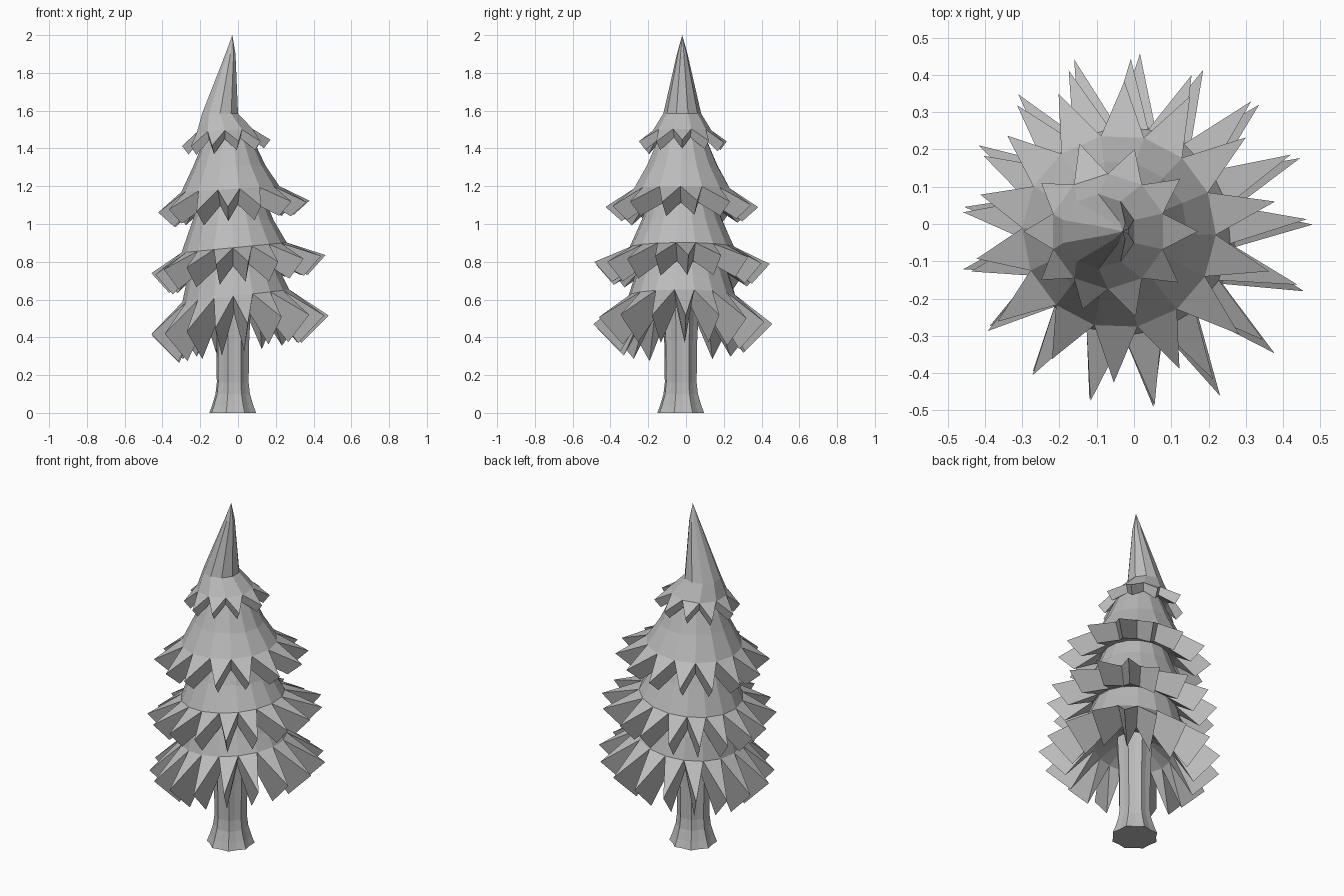
import bpy, bmesh, math, random

if "Cube" in bpy.data.objects:
    bpy.data.objects.remove(bpy.data.objects["Cube"])

random.seed(4)
grey = bpy.data.materials.new("plain grey")
grey.diffuse_color = (0.5, 0.5, 0.5, 1)
grey.use_nodes = True
grey.node_tree.nodes["Principled BSDF"].inputs["Base Color"].default_value = grey.diffuse_color


def polar(bm, cx, cy, r, z, a):
    return bm.verts.new((cx + r * math.cos(a), cy + r * math.sin(a), z))


def ring(bm, n, cx, cy, r, z, phase, tilt=0.0):
    angles = [phase + 2 * math.pi * i / n for i in range(n)]
    return [polar(bm, cx, cy, r, z + tilt * math.cos(a), a) for a in angles]


def bridge(bm, upper, lower):
    n = len(upper)
    for i in range(n):
        j = (i + 1) % n
        bm.faces.new((upper[i], lower[i], lower[j], upper[j]))


def finish(bm, name):
    bmesh.ops.recalc_face_normals(bm, faces=bm.faces)
    me = bpy.data.meshes.new(name)
    bm.to_mesh(me)
    bm.free()
    ob = bpy.data.objects.new(name, me)
    me.materials.append(grey)
    bpy.context.collection.objects.link(ob)


def tier(name, n, rings, tip, inner_tip, inner_notch, core, tip_angle, tilt, apex=None):
    """Stacked rings (cx, r, z) ending at the notches, then a thick zigzag fringe."""
    bm = bmesh.new()
    cy = -0.02
    step = 2 * math.pi / n
    phase = math.radians(tip_angle) - step / 2
    last = len(rings) - 1
    loops = [ring(bm, n, cx, cy, r, z, phase, tilt * .6 if k == last else 0)
             for k, (cx, r, z) in enumerate(rings)]
    for a, b in zip(loops, loops[1:]):
        bridge(bm, a, b)
    if apex:
        top = bm.verts.new(apex)
        for i in range(n):
            bm.faces.new((top, loops[0][i], loops[0][(i + 1) % n]))
    else:
        bm.faces.new(loops[0])
    cx = rings[-1][0]
    notch = loops[-1]
    under = ring(bm, n, cx, cy, *inner_notch, phase, tilt * .6)
    hub = ring(bm, n, cx, cy, *core, phase)
    for i in range(n):
        j = (i + 1) % n
        a = phase + step * (i + 0.5)
        # branches on the right are raised, and each reaches a little differently
        k = random.uniform(-1, 1)
        dr = 0.015 * k + tilt * .4 * math.cos(a)
        dz = tilt * math.cos(a) + 0.012 * k
        t = polar(bm, cx, cy, tip[0] + dr, tip[1] + dz, a)
        u = polar(bm, cx, cy, inner_tip[0] + dr, inner_tip[1] + dz, a)
        bm.faces.new((notch[i], t, notch[j]))
        bm.faces.new((notch[i], under[i], u, t))
        bm.faces.new((notch[j], t, u, under[j]))
        bm.faces.new((under[i], under[j], u))
        bm.faces.new((under[i], hub[i], hub[j], under[j]))
    bm.faces.new(hub)
    finish(bm, name)


# Trunk with a flared, fluted foot
bm = bmesh.new()
n = 16
loops = []
for r, z in ((.125, 0), (.11, .04), (.092, .1), (.085, .16), (.088, .38), (.1, .62)):
    loops.append([polar(bm, -.028, -.028, r * (1.03 if i % 2 else .92), z,
                        2 * math.pi * (i + .3) / n) for i in range(n)])
for a, b in zip(loops, loops[1:]):
    bridge(bm, a, b)
bm.faces.new(loops[0])
bm.faces.new(loops[-1])
finish(bm, "trunk")

# Foliage tiers, bottom to top
tier("bottom_foliage", 17, [(-.02, .2, .86), (-.015, .25, .73), (-.01, .285, .62)],
     (.48, .47), (.335, .325), (.21, .53), (.07, .60), -19, .055)
tier("lower_middle_foliage", 17, [(-.03, .16, 1.17), (-.025, .215, 1.02), (-.02, .28, .875)],
     (.46, .785), (.365, .68), (.23, .78), (.2, .79), -102, .045)
tier("upper_middle_foliage", 14, [(-.05, .12, 1.47), (-.045, .19, 1.31), (-.04, .26, 1.185)],
     (.405, 1.09), (.32, 1.015), (.21, 1.10), (.16, 1.11), -92, .025)
tier("top_foliage", 10, [(-.04, .028, 1.9), (-.095, .1, 1.585), (-.07, .155, 1.495)],
     (.235, 1.43), (.2, 1.385), (.14, 1.45), (.12, 1.455), -108, .015,
     apex=(-.03, -.02, 2.0))
